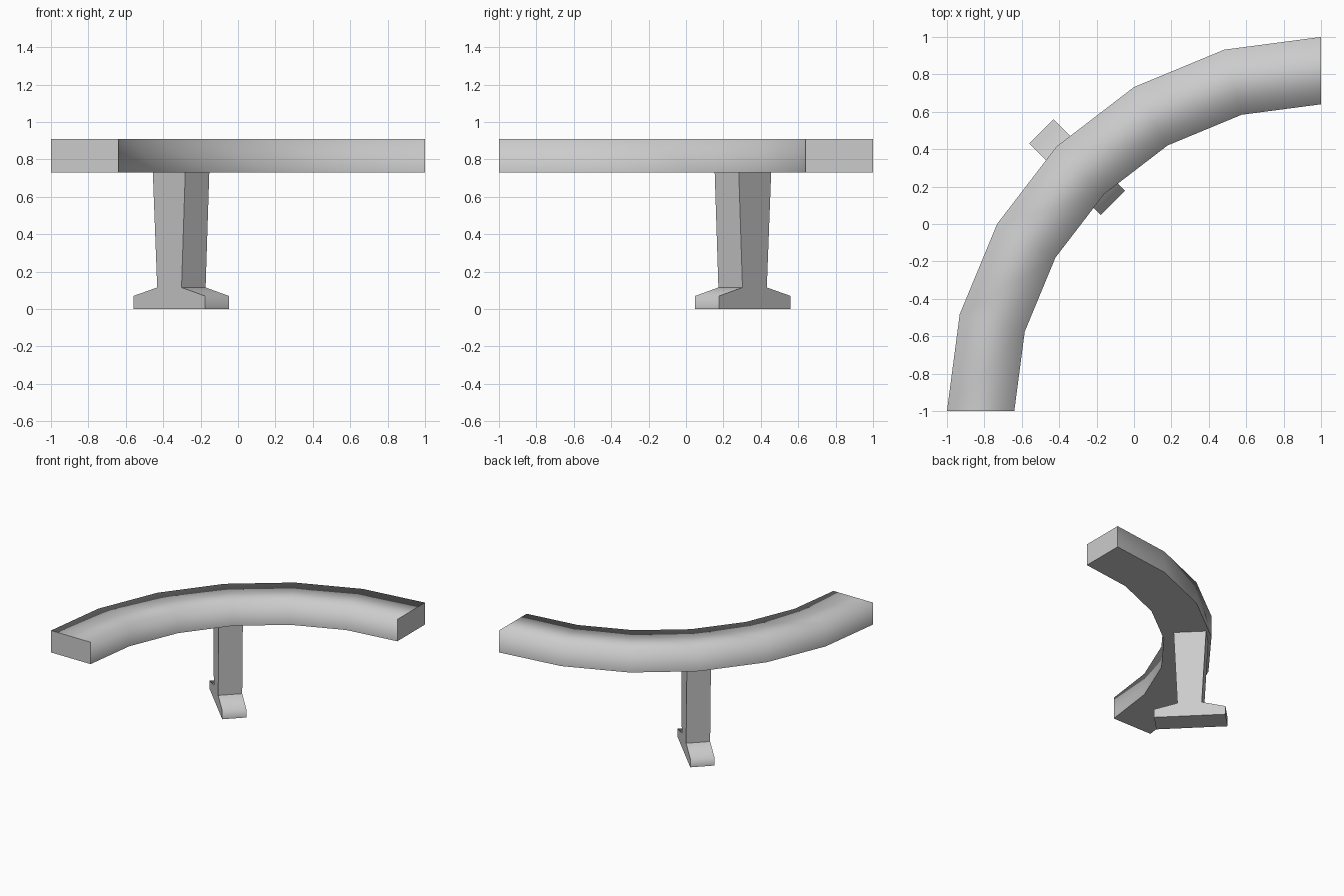
import bpy, bmesh
from math import cos, sin, radians, sqrt

if "Cube" in bpy.data.objects:
    bpy.data.objects.remove(bpy.data.objects["Cube"])


def loft(name, rings, smooth, closed_caps=True):
    """Skin matching rings of points; smooth(i) says if side strip i is smooth."""
    bm = bmesh.new()
    vs = [[bm.verts.new(p) for p in ring] for ring in rings]
    n = len(rings[0])
    for a, b in zip(vs, vs[1:]):
        for i in range(n):
            j = (i + 1) % n
            f = bm.faces.new((a[i], a[j], b[j], b[i]))
            f.smooth = smooth(i)
    bm.faces.new(vs[0][::-1])
    bm.faces.new(vs[-1])
    bmesh.ops.recalc_face_normals(bm, faces=bm.faces)
    mesh = bpy.data.meshes.new(name)
    bm.to_mesh(mesh)
    bm.free()
    obj = bpy.data.objects.new(name, mesh)
    bpy.context.collection.objects.link(obj)
    return obj


# Curved bench seat: quarter ring about (1, -1) in six segments
Z0, Z1, R_IN, R_OUT, STEPS = 0.73, 0.91, 1.64, 2.0, 6
section = [(R_IN, Z0), (R_OUT, Z0), (R_OUT, Z1), (R_IN, Z1)]
rings = []
for k in range(STEPS + 1):
    a = radians(90 * k / STEPS)
    rings.append([(1 - r * cos(a), -1 + r * sin(a), z) for r, z in section])
loft("curved_seat", rings, lambda i: i != 0)   # flat underside, rounded shading above

# Pedestal leg: profile (radial distance, height) given thickness across the arc
profile = [(0.16, 0), (0.70, 0), (0.70, 0.07), (0.52, 0.115), (0.553, Z0),
           (0.308, Z0), (0.336, 0.115), (0.16, 0.07)]
s = 1 / sqrt(2)
leg = [[((v - u) * s, (v + u) * s, z) for u, z in profile] for v in (-0.091, 0.091)]
loft("pedestal_leg", leg, lambda i: i in (1, 2, 6, 7))   # soft toe edges on the foot
